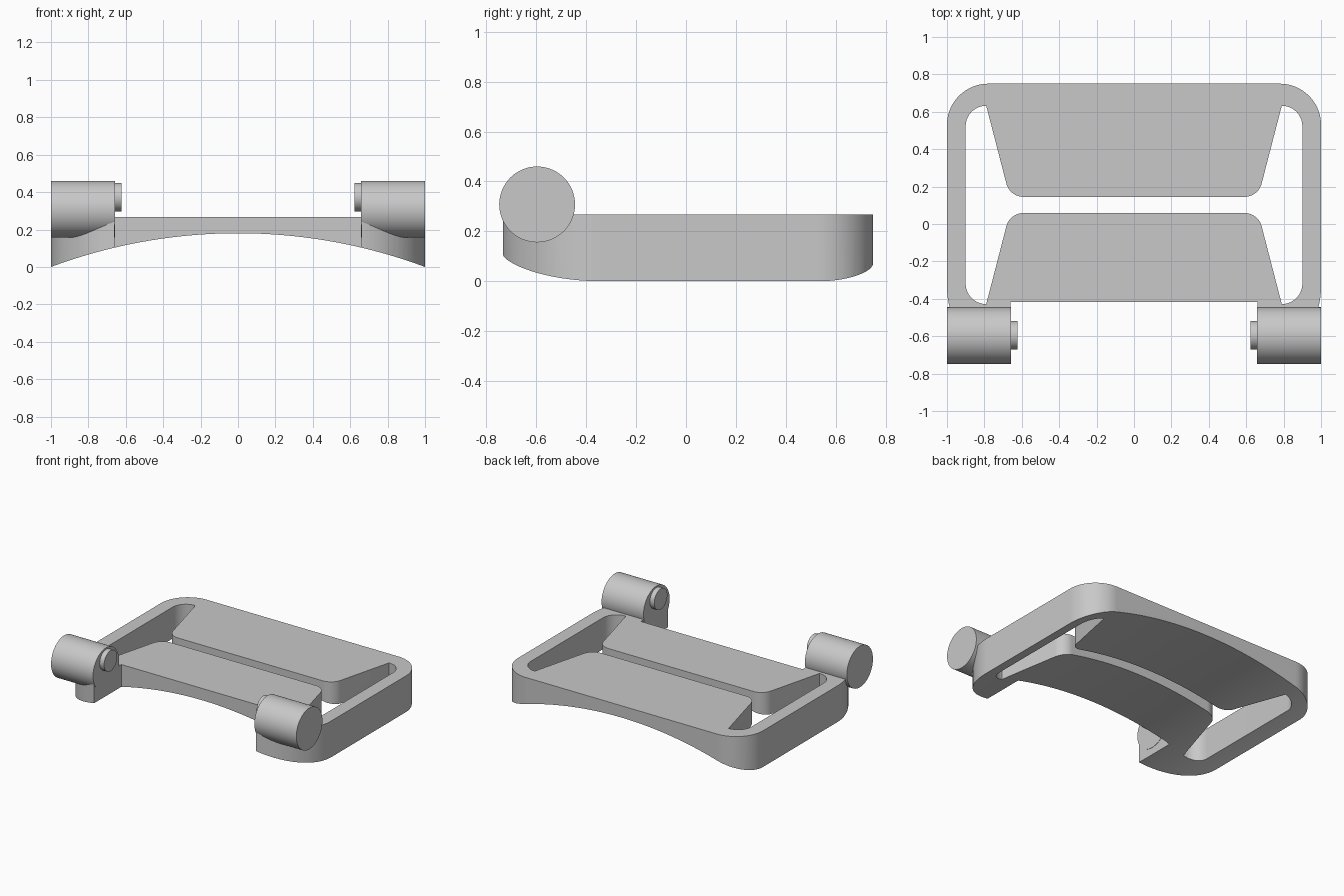
import bpy, bmesh, math
from mathutils import Vector, Matrix

cube = bpy.data.objects.get("Cube")
if cube:
    bpy.data.objects.remove(cube, do_unlink=True)

grey = bpy.data.materials.new("light grey")
grey.use_nodes = True
grey.diffuse_color = (0.58, 0.58, 0.58, 1)
grey.node_tree.nodes["Principled BSDF"].inputs["Base Color"].default_value = grey.diffuse_color


def fillet(corners, steps=16):
    """Round a 2D polygon given as (x, y, radius) corners."""
    out = []
    for i, (x, y, r) in enumerate(corners):
        p = Vector((x, y))
        if r == 0:
            out.append(p)
            continue
        a = (Vector(corners[i - 1][:2]) - p).normalized()
        b = (Vector(corners[(i + 1) % len(corners)][:2]) - p).normalized()
        half = math.acos(a.dot(b)) / 2
        centre = p + (a + b).normalized() * (r / math.sin(half))
        start = p + a * (r / math.tan(half)) - centre
        end = p + b * (r / math.tan(half)) - centre
        for k in range(steps + 1):
            out.append(centre + start.lerp(end, k / steps).normalized() * r)
    return out


def prism(name, points, low, high, along_y=False):
    """Extrude a flat outline along z, or along y for an x-z outline."""
    bm = bmesh.new()
    rings = []
    for level in (low, high):
        rings.append([bm.verts.new((p[0], level, p[1]) if along_y else (p[0], p[1], level))
                      for p in points])
        bm.faces.new(rings[-1])
    bottom, top = rings
    for i in range(len(points)):
        bm.faces.new((bottom[i - 1], bottom[i], top[i], top[i - 1]))
    return finish(name, bm)


def finish(name, bm):
    bmesh.ops.recalc_face_normals(bm, faces=bm.faces)
    mesh = bpy.data.meshes.new(name)
    bm.to_mesh(mesh)
    bm.free()
    mesh.materials.append(grey)
    obj = bpy.data.objects.new(name, mesh)
    bpy.context.collection.objects.link(obj)
    return obj


def smooth(obj):
    bpy.ops.object.select_all(action='DESELECT')
    obj.select_set(True)
    bpy.context.view_layer.objects.active = obj
    bpy.ops.object.shade_smooth_by_angle(angle=math.radians(25))


def cut(obj, cutter):
    cutter.hide_render = True
    mod = obj.modifiers.new("cut", 'BOOLEAN')
    mod.operation = 'DIFFERENCE'
    mod.solver = 'EXACT'
    mod.object = cutter
    bpy.context.view_layer.objects.active = obj
    bpy.ops.object.modifier_apply(modifier=mod.name)
    bpy.data.objects.remove(cutter, do_unlink=True)


def rod(name, x0, x1, y, z, radius):
    """Cylinder lying along x."""
    bm = bmesh.new()
    bmesh.ops.create_cone(bm, cap_ends=True, segments=64, radius1=radius, radius2=radius,
                          depth=abs(x1 - x0),
                          matrix=Matrix.Translation(((x0 + x1) / 2, y, z)) @ Matrix.Rotation(math.pi / 2, 4, 'Y'))
    smooth(finish(name, bm))


# Rounded plate
frame = prism("frame", fillet([(1, 0.75, 0.22), (1, -0.738, 0.4), (-1, -0.738, 0.4), (-1, 0.75, 0.22)], 20),
              -0.1, 0.267)

# Arched underside
rise = 0.18
radius = (1 + rise ** 2) / (2 * rise)
arch = [(x, rise - radius + math.sqrt(radius ** 2 - x ** 2)) for x in (i / 40 for i in range(-44, 45))]
cut(frame, prism("arch_cutter", arch + [(1.1, -0.5), (-1.1, -0.5)], -1, 1, along_y=True))

# Notch between the front feet
cut(frame, prism("notch_cutter", [(-0.66, -1), (0.66, -1), (0.66, -0.416), (-0.66, -0.416)], -0.6, 0.6))

# H-shaped opening that leaves the two tapered panels
mid = 0.102
quarter = [(0.664, 0.043, 0.095), (0.79, 0.53, 0), (0.9, 0.53, 0.109)]
right = quarter + [(x, -y, r) for x, y, r in reversed(quarter)]
loop = right + [(-x, y, r) for x, y, r in reversed(right)]
cut(frame, prism("opening_cutter", fillet([(x, y + mid, r) for x, y, r in loop]), -0.6, 0.6))
smooth(frame)

# Hinge barrels and their pins
for side, s in (("left", 1), ("right", -1)):
    rod(side + "_hinge_barrel", s * 0.658, s, -0.597, 0.308, 0.152)
    rod(side + "_hinge_pin", s * 0.622, s * 0.7, -0.595, 0.373, 0.076)
